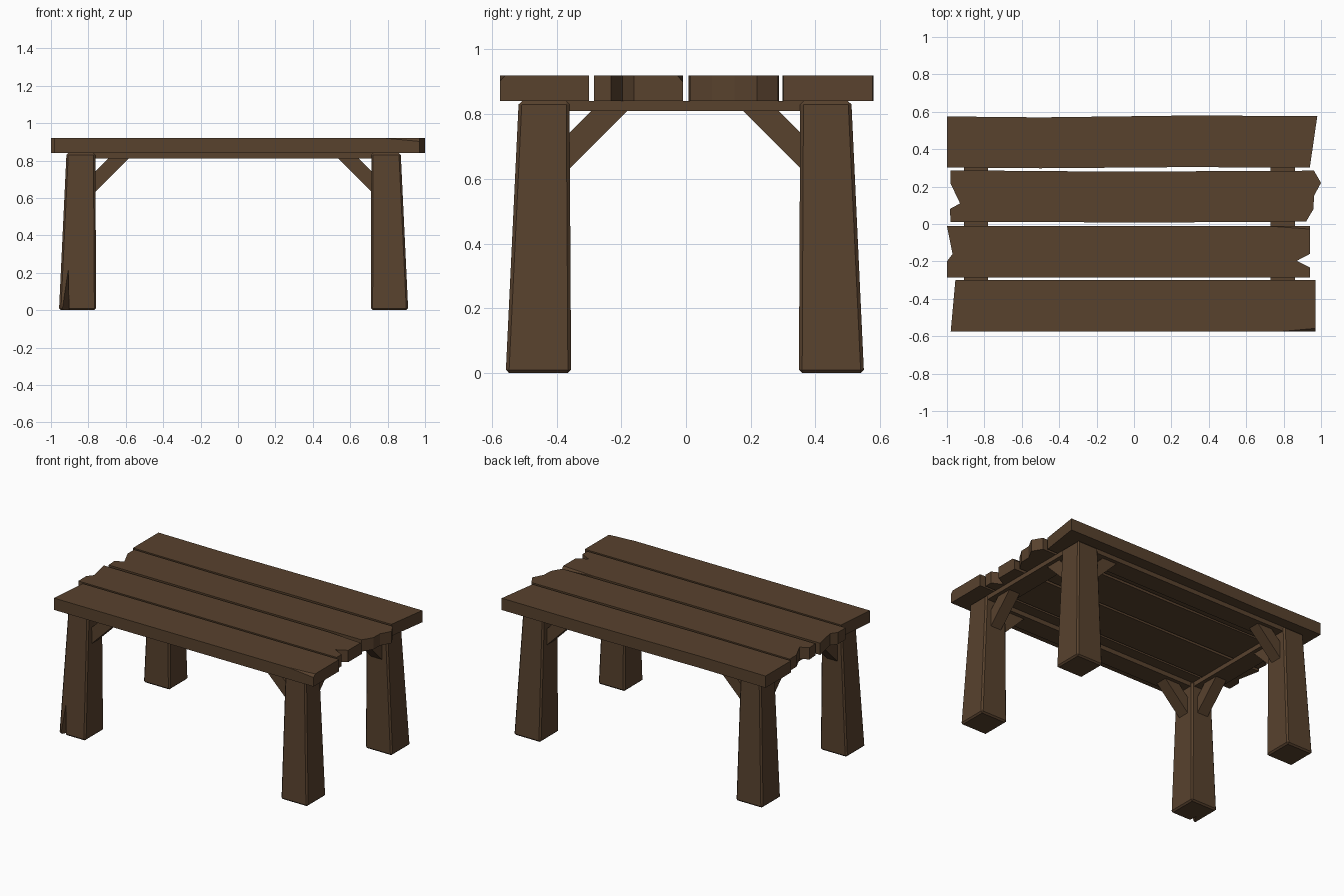
import bpy, bmesh
from mathutils import Vector

if "Cube" in bpy.data.objects:
    bpy.data.objects.remove(bpy.data.objects["Cube"])

wood = bpy.data.materials.new("dark brown wood")
wood.diffuse_color = (0.098, 0.054, 0.027, 1)
wood.use_nodes = True
wood.node_tree.nodes["Principled BSDF"].inputs["Base Color"].default_value = wood.diffuse_color


def finish(name, bm, bevel=0):
    bmesh.ops.recalc_face_normals(bm, faces=bm.faces[:])
    mesh = bpy.data.meshes.new(name)
    bm.to_mesh(mesh)
    bm.free()
    ob = bpy.data.objects.new(name, mesh)
    bpy.context.collection.objects.link(ob)
    mesh.materials.append(wood)
    if bevel:
        mod = ob.modifiers.new("worn edges", 'BEVEL')
        mod.width = bevel
        mod.segments = 1
    return ob


def prism(name, bottom, top, chip=None, bevel=0):
    """Solid between two matching loops; chip = three points of a cutting plane."""
    bm = bmesh.new()
    a = [bm.verts.new(p) for p in bottom]
    b = [bm.verts.new(p) for p in top]
    n = len(a)
    bm.faces.new(a[::-1])
    bm.faces.new(b)
    for i in range(n):
        bm.faces.new((a[i], a[(i + 1) % n], b[(i + 1) % n], b[i]))
    if chip:
        p, q, r = map(Vector, chip)
        normal = (q - p).cross(r - p)
        if normal.z < 0:
            normal = -normal
        cut = bmesh.ops.bisect_plane(bm, geom=bm.verts[:] + bm.edges[:] + bm.faces[:],
                                     plane_co=p, plane_no=normal, clear_outer=True)
        edges = [e for e in cut['geom_cut'] if isinstance(e, bmesh.types.BMEdge)]
        bmesh.ops.holes_fill(bm, edges=[e for e in edges if e.is_boundary])
    return finish(name, bm, bevel)


def box(name, x0, x1, y0, y1, z0, z1):
    loop = [(x0, y0), (x1, y0), (x1, y1), (x0, y1)]
    return prism(name, [(*p, z0) for p in loop], [(*p, z1) for p in loop])


# table top planks with rough ends
planks = {
    "back_plank": ([(-1, .302), (-.5, .298), (.25, .304), (.94, .302), (.98, .577),
                    (.3, .58), (-.5, .57), (-1, .575)], None),
    "middle_back_plank": ([(-.98, .012), (.1, .008), (.92, .013), (.96, .08), (.962, .15),
                           (1, .22), (.962, .285), (-.1, .28), (-.98, .287), (-.98, .215),
                           (-.93, .11), (-.985, .08)], None),
    "middle_front_plank": ([(-1, -.285), (.94, -.285), (.94, -.232), (.87, -.197), (.94, -.16),
                            (.94, -.01), (-1, -.01), (-.97, -.16), (-1, -.2)],
                           ((.70, -.01, .92), (.94, -.027, .92), (.94, -.01, .90))),
    "front_plank": ([(-.98, -.575), (.97, -.575), (.97, -.30), (-.955, -.30)],
                    ((.78, -.575, .92), (.97, -.558, .92), (.97, -.575, .902))),
}
for name, (loop, chip) in planks.items():
    prism(name, [(*p, .84) for p in loop], [(*p, .92) for p in loop], chip)

# legs: upright inner sides, sloping outer sides
legs = {}
for side, xi, xo, xti, xto in (("left", -.758, -.957, -.763, -.917), ("right", .71, .91, .713, .87)):
    for end, yi, yo, yti, yto in (("front", -.355, -.557, -.36, -.517), ("back", .349, .55, .353, .511)):
        def rect(a, b, c, d, z):
            return [(a, c, z), (b, c, z), (b, d, z), (a, d, z)]
        legs[end + side] = prism(f"{end}_{side}_leg", rect(xi, xo, yi, yo, 0),
                                 rect(xti, xto, yti, yto, .84), bevel=.01)

# split at the foot of the front left leg
bm = bmesh.new()
for p in ((-.95, -.575, -.01), (-.902, -.575, -.01), (-.908, -.575, .33), (-.907, -.49, -.01)):
    bm.verts.new(p)
bmesh.ops.convex_hull(bm, input=bm.verts[:])
cutter = finish("split_cutter", bm)
cutter.hide_render = True
cutter.hide_viewport = False
cutter.display_type = 'WIRE'
mod = legs["frontleft"].modifiers.new("split", 'BOOLEAN')
mod.operation = 'DIFFERENCE'
mod.object = cutter
mod.solver = 'EXACT'

# thin rails under the top
box("left_rail", -.91, -.78, -.50, .50, .81, .84)
box("right_rail", .73, .86, -.50, .50, .81, .84)
box("front_rail", -.9, .85, -.505, -.375, .81, .84)
box("back_rail", -.9, .85, .37, .50, .81, .84)

# diagonal braces, two per leg (profile: distance from leg face, height)
profile = [(-.02, .615), (.175, .81), (.065, .81), (-.02, .725)]
w = .04
for sn, sx, fx, cx in (("left", 1, -.76, -.845), ("right", -1, .712, .795)):
    for en, sy, fy, cy in (("front", 1, -.357, -.44), ("back", -1, .351, .435)):
        prism(f"{en}_{sn}_long_brace", [(fx + sx * d, cy - w, z) for d, z in profile],
              [(fx + sx * d, cy + w, z) for d, z in profile])
        prism(f"{en}_{sn}_cross_brace", [(cx - w, fy + sy * d, z) for d, z in profile],
              [(cx + w, fy + sy * d, z) for d, z in profile])
